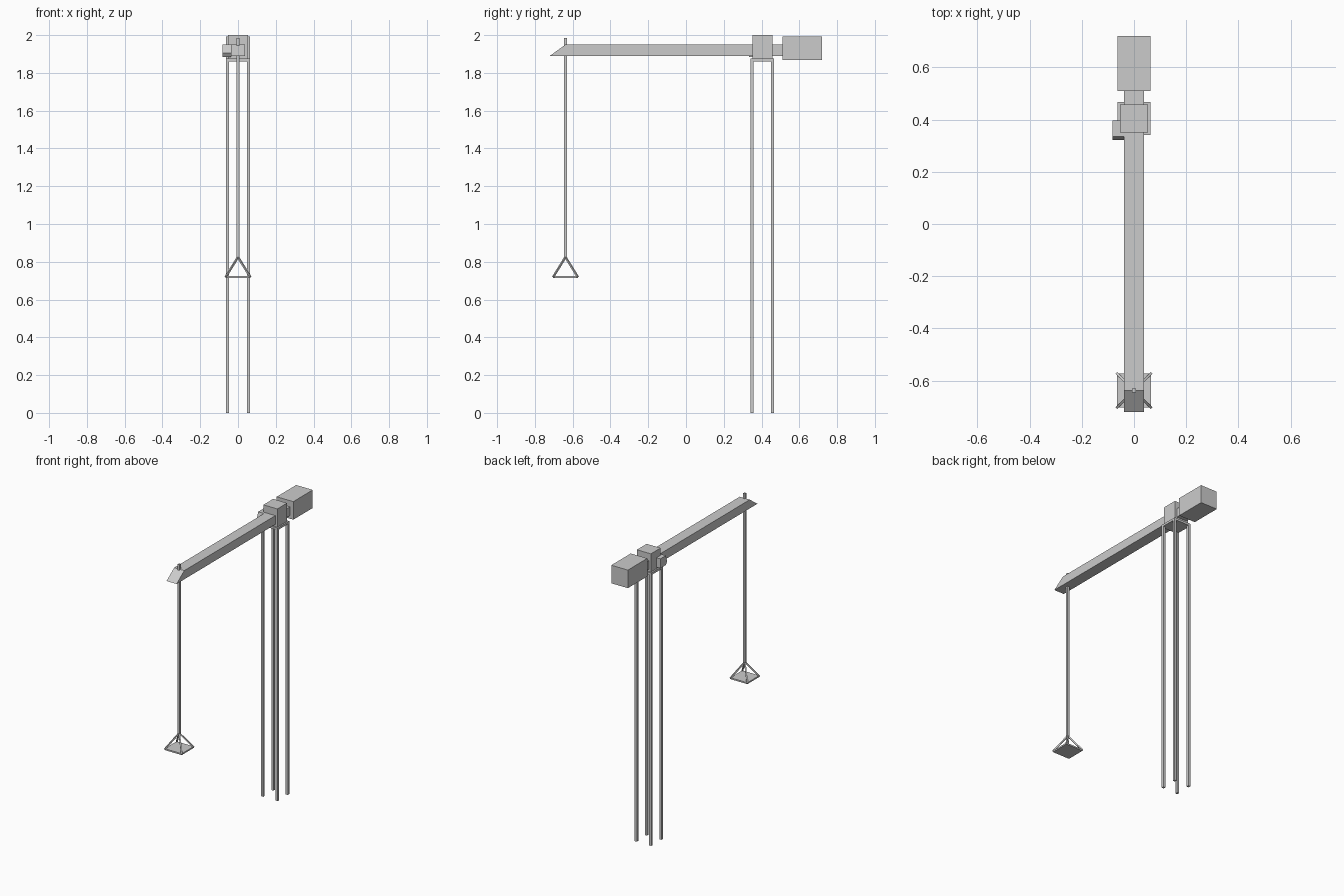
import bpy, bmesh
from mathutils import Vector

if "Cube" in bpy.data.objects:
    bpy.data.objects.remove(bpy.data.objects["Cube"])


def mesh_object(name, bm):
    bmesh.ops.recalc_face_normals(bm, faces=bm.faces[:])
    me = bpy.data.meshes.new(name)
    bm.to_mesh(me)
    bm.free()
    ob = bpy.data.objects.new(name, me)
    bpy.context.collection.objects.link(ob)
    return ob


def box(name, x, y, z):
    """Box from (min, max) ranges on each axis."""
    return prism(name, [(y[0], z[0]), (y[1], z[0]), (y[1], z[1]), (y[0], z[1])], *x)


def prism(name, profile, x0, x1):
    """Side profile (y, z) extruded along x."""
    bm = bmesh.new()
    face = bm.faces.new([bm.verts.new((x0, y, z)) for y, z in profile])
    ext = bmesh.ops.extrude_face_region(bm, geom=[face])
    moved = [v for v in ext["geom"] if isinstance(v, bmesh.types.BMVert)]
    bmesh.ops.translate(bm, vec=(x1 - x0, 0, 0), verts=moved)
    return mesh_object(name, bm)


def bar(name, a, b, width):
    """Square bar between two points."""
    a, b = Vector(a), Vector(b)
    bm = bmesh.new()
    bmesh.ops.create_cube(bm, size=1)
    bmesh.ops.scale(bm, vec=(width, width, (b - a).length), verts=bm.verts)
    ob = mesh_object(name, bm)
    ob.location = (a + b) / 2
    ob.rotation_euler = (b - a).to_track_quat('Z', 'Y').to_euler()
    return ob


MAST_Y, HOOK_Y = 0.404, -0.638
SIGNS = [(sx, sy) for sx in (-1, 1) for sy in (-1, 1)]

# Mast: four legs and a top plate
for sx, sy in SIGNS:
    x, y = sx * 0.055, MAST_Y + sy * 0.055
    box("mast_leg", (x - 0.008, x + 0.008), (y - 0.008, y + 0.008), (0, 1.865))
box("mast_plate", (-0.063, 0.063), (MAST_Y - 0.063, MAST_Y + 0.063), (1.86, 1.875))

# Slewing head, counterweight and operator cab
box("head_block", (-0.053, 0.053), (MAST_Y - 0.053, MAST_Y + 0.053), (1.872, 2.0))
box("counterweight", (-0.063, 0.063), (0.51, 0.721), (1.868, 1.992))
prism("cab", [(0.396, 1.885), (0.335, 1.885), (0.321, 1.905),
              (0.336, 1.95), (0.396, 1.95)], -0.082, -0.036)

# Jib with a sloped tip
prism("jib", [(-0.721, 1.89), (0.53, 1.89), (0.53, 1.95), (-0.638, 1.95)],
      -0.038, 0.038)

# Hoist cable and hanging load platform
apex = (0, HOOK_Y, 0.825)
box("cable", (-0.007, 0.007), (HOOK_Y - 0.007, HOOK_Y + 0.007), (0.815, 1.985))
box("load_platform", (-0.065, 0.065), (HOOK_Y - 0.065, HOOK_Y + 0.065), (0.715, 0.725))
for sx, sy in SIGNS:
    bar("sling_bar", apex, (sx * 0.065, HOOK_Y + sy * 0.065, 0.72), 0.009)
